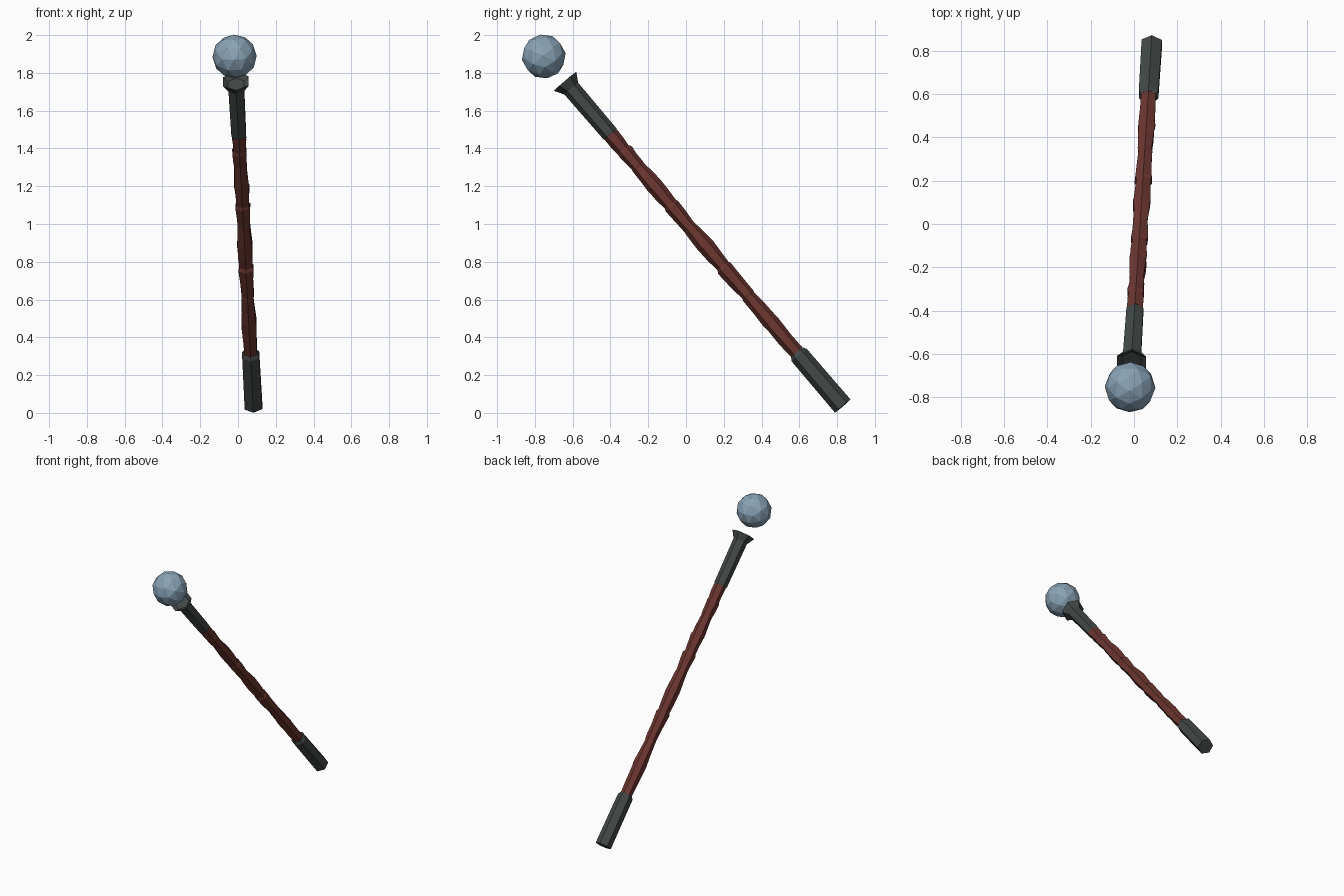
import bpy, bmesh, math, random
from mathutils import Vector, Matrix

if "Cube" in bpy.data.objects:
    bpy.data.objects.remove(bpy.data.objects["Cube"])

random.seed(4)


def material(name, rgb):
    m = bpy.data.materials.new(name)
    m.diffuse_color = (*rgb, 1)
    m.use_nodes = True
    m.node_tree.nodes["Principled BSDF"].inputs["Base Color"].default_value = m.diffuse_color
    return m


metal = material("dark metal", (0.055, 0.066, 0.062))
wood = material("red wood", (0.150, 0.037, 0.030))
crystal = material("pale blue crystal", (0.25, 0.365, 0.468))

# Staff frame: local z runs along the leaning shaft, local x points up and back
base = Vector((0.082, 0.83, 0.036))
tip = Vector((-0.011, -0.64, 1.755))
axis = (tip - base).normalized()
length = (tip - base).length
side = Vector((0, 0.76, 0.65))
side = (side - axis * side.dot(axis)).normalized()
frame = Matrix((side, axis.cross(side), axis)).transposed().to_4x4()
frame.translation = base


def add_object(name, bm, mat):
    bmesh.ops.recalc_face_normals(bm, faces=bm.faces)
    me = bpy.data.meshes.new(name)
    bm.to_mesh(me)
    bm.free()
    me.materials.append(mat)
    ob = bpy.data.objects.new(name, me)
    ob.matrix_world = frame
    bpy.context.collection.objects.link(ob)
    return ob


def hex_loft(name, rings, mat, wobble=0.0):
    """Six-sided tube through (height, radius) rings, capped at both ends."""
    bm = bmesh.new()
    loops = []
    for h, r in rings:
        loop = []
        for i in range(6):
            a = i * math.pi / 3
            rr = r + random.uniform(-wobble, wobble)
            z = h + random.uniform(-wobble, wobble)
            loop.append(bm.verts.new((rr * math.cos(a), rr * math.sin(a), z)))
        loops.append(loop)
    for lo, hi in zip(loops, loops[1:]):
        for i in range(6):
            j = (i + 1) % 6
            bm.faces.new((lo[i], lo[j], hi[j], hi[i]))
    bm.faces.new(loops[0])
    bm.faces.new(loops[-1])
    return add_object(name, bm, mat)


# Lower metal sleeve
hex_loft("lower_sleeve", [(0, 0.054), (0.355, 0.052), (0.375, 0.040)], metal)

# Rough carved wooden shaft: each length swells and then steps in
seams = [0.35, 0.58, 0.77, 0.97, 1.12, 1.26, 1.40, 1.53, 1.67, 1.78, 1.90]
rings = []
for k, (a, b) in enumerate(zip(seams, seams[1:])):
    small, big = 0.037, 0.044
    if k % 3 == 1:
        small, big = big, small
    rings += [(a + 0.008, small), ((a + b) / 2, 0.041), (b - 0.008, big)]
hex_loft("wooden_shaft", rings, wood, 0.003)

# Upper metal sleeve with a flared, slightly hollow cup
hex_loft("upper_sleeve", [
    (1.875, 0.036), (1.90, 0.045), (length - 0.05, 0.048),
    (length, 0.078), (length - 0.02, 0.05)], metal)

# Floating faceted crystal ball
bm = bmesh.new()
bmesh.ops.create_icosphere(bm, subdivisions=2, radius=0.117)
bmesh.ops.translate(bm, verts=bm.verts, vec=(0, 0, length + 0.174))
add_object("crystal_ball", bm, crystal)
